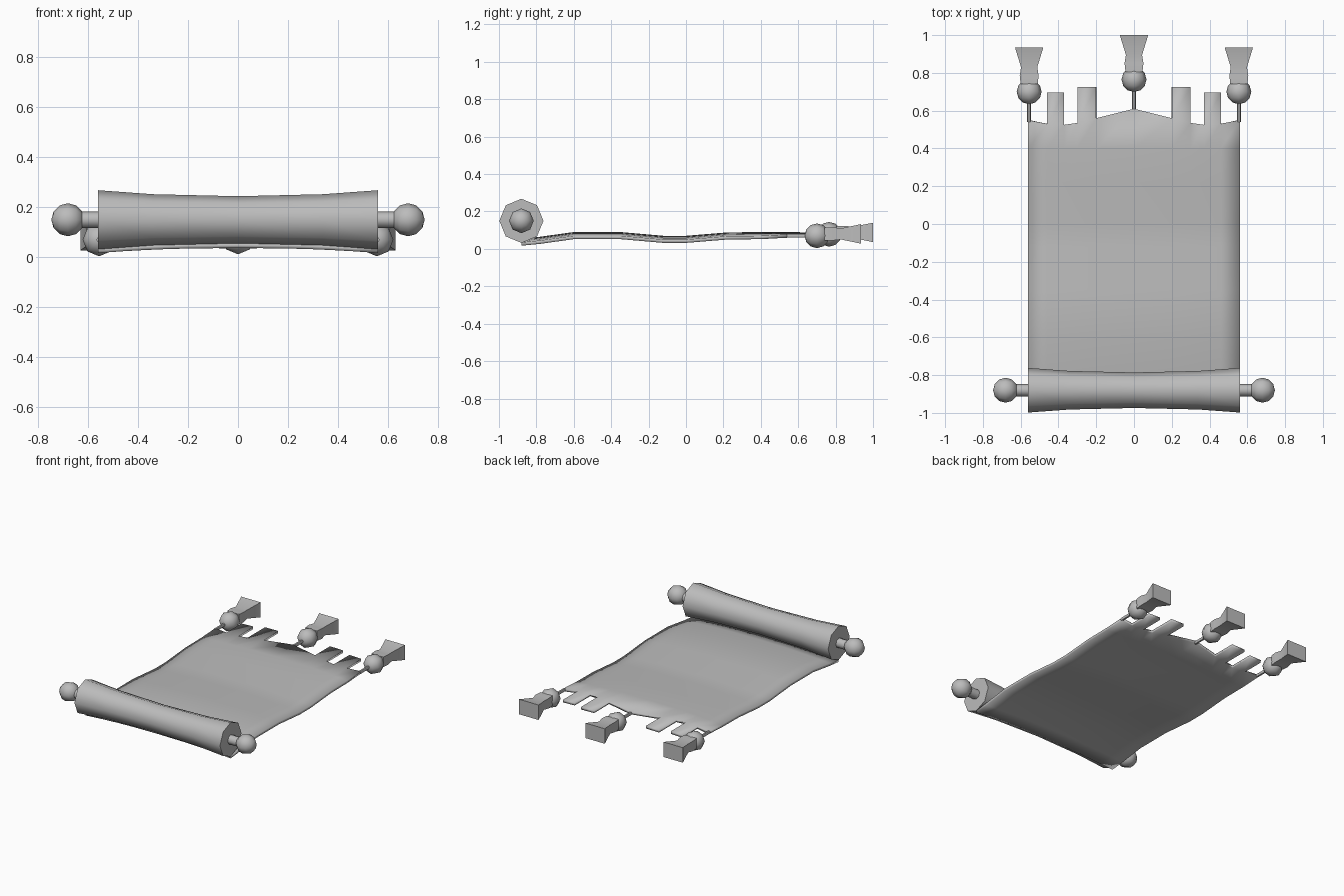
import bpy, bmesh, math
from mathutils import Vector, Matrix

if "Cube" in bpy.data.objects:
    bpy.data.objects.remove(bpy.data.objects["Cube"], do_unlink=True)

grey = bpy.data.materials.new("plain grey")
grey.use_nodes = True
grey.diffuse_color = (0.5, 0.5, 0.5, 1)
grey.node_tree.nodes["Principled BSDF"].inputs["Base Color"].default_value = (0.5, 0.5, 0.5, 1)


def finish(name, bm, angle=60):
    bmesh.ops.recalc_face_normals(bm, faces=bm.faces)
    mesh = bpy.data.meshes.new(name)
    bm.to_mesh(mesh)
    bm.free()
    ob = bpy.data.objects.new(name, mesh)
    bpy.context.collection.objects.link(ob)
    mesh.materials.append(grey)
    bpy.ops.object.select_all(action='DESELECT')
    ob.select_set(True)
    bpy.context.view_layer.objects.active = ob
    bpy.ops.object.shade_smooth_by_angle(angle=math.radians(angle))
    return ob


def loft(name, rings, sides, axis, centre, turn=0, angle=60):
    """Skin rings of (distance, half width, half height) along an axis."""
    bm = bmesh.new()
    axis = Vector(axis)
    side = Vector((0, 1, 0)) if axis.x else Vector((1, 0, 0))
    loops = []
    for d, w, h in rings:
        angles = [turn + math.tau * i / sides for i in range(sides)]
        loops.append([bm.verts.new(Vector(centre) + axis * d + side * w * math.cos(a)
                                   + Vector((0, 0, h * math.sin(a)))) for a in angles])
    for a, b in zip(loops, loops[1:]):
        for i in range(sides):
            j = (i + 1) % sides
            bm.faces.new((a[i], a[j], b[j], b[i]))
    bm.faces.new(loops[0])
    bm.faces.new(loops[-1])
    return finish(name, bm, angle)


def ball(name, centre, radius, axis):
    bm = bmesh.new()
    turn = Matrix.Rotation(math.pi / 2, 4, axis)
    bmesh.ops.create_uvsphere(bm, u_segments=8, v_segments=6, radius=radius,
                              matrix=Matrix.Translation(centre) @ turn)
    return finish(name, bm)


# Rolled end, flared toward both ends
roll_centre = (0, -0.88, 0.15)
loft("rolled_end", [(x, r, r) for x, r in
     ((-0.56, 0.118), (-0.34, 0.102), (0, 0.094), (0.34, 0.102), (0.56, 0.118))],
     8, (1, 0, 0), roll_centre)

# Rod and knobs
loft("rod", [(-0.64, 0.033, 0.033), (0.64, 0.033, 0.033)], 8, (1, 0, 0), roll_centre)
for side, s in (("left", 1), ("right", -1)):
    ball(side + "_knob", (s * 0.68, -0.88, 0.15), 0.066, 'Y')

# Wavy sheet, arched across its width, with a ragged far edge
half = [(0, 0.61, 0), (0.2, 0.56, -0.002), (0.3, 0.535, -0.005),
        (0.37, 0.525, -0.008), (0.46, 0.53, -0.013), (0.56, 0.55, -0.02)]
columns = [(-x, y, z) for x, y, z in reversed(half[1:])] + half
wave = [(-0.88, 0.055), (-0.78, 0.065), (-0.6, 0.09), (-0.35, 0.09), (-0.12, 0.07),
        (0, 0.07), (0.22, 0.088), (0.4, 0.09)]
bm = bmesh.new()
rows = [[bm.verts.new((x, y, z + drop)) for x, end, drop in columns] for y, z in wave]
rows.append([bm.verts.new((x, end, 0.09 + drop * 0.6)) for x, end, drop in columns])
for a, b in zip(rows, rows[1:]):
    for i in range(len(columns) - 1):
        bm.faces.new((a[i], a[i + 1], b[i + 1], b[i]))
# Torn strips on the far edge
for a, b, tip in ((1, 2, 0.695), (3, 4, 0.725), (6, 7, 0.725), (8, 9, 0.695)):
    va, vb = rows[-1][a], rows[-1][b]
    ends = [bm.verts.new((v.co.x, tip, v.co.z)) for v in (vb, va)]
    bm.faces.new((va, vb, *ends))
sheet = finish("sheet", bm)
thick = sheet.modifiers.new("thickness", 'SOLIDIFY')
thick.thickness = 0.018
thick.offset = -1

# Three tassels: cord, bead and flared tuft
for name, x, root, y, z in (("left", 0.555, 0.54, 0.70, 0.07), ("middle", 0, 0.6, 0.765, 0.078),
                            ("right", -0.555, 0.54, 0.70, 0.07)):
    centre = (x, y, z)
    loft(name + "_cord", [(root - y, 0.011, 0.011), (0, 0.011, 0.011)], 6, (0, 1, 0), centre)
    ball(name + "_bead", centre, 0.066, 'X')
    tuft = [(0.04, 0.045, 0.035), (0.085, 0.05, 0.035), (0.13, 0.043, 0.03), (0.235, 0.075, 0.052)]
    loft(name + "_tuft", [(d, w * 1.414, h * 1.414) for d, w, h in tuft],
         4, (0, 1, 0), (x, y, z + 0.01), math.pi / 4)
